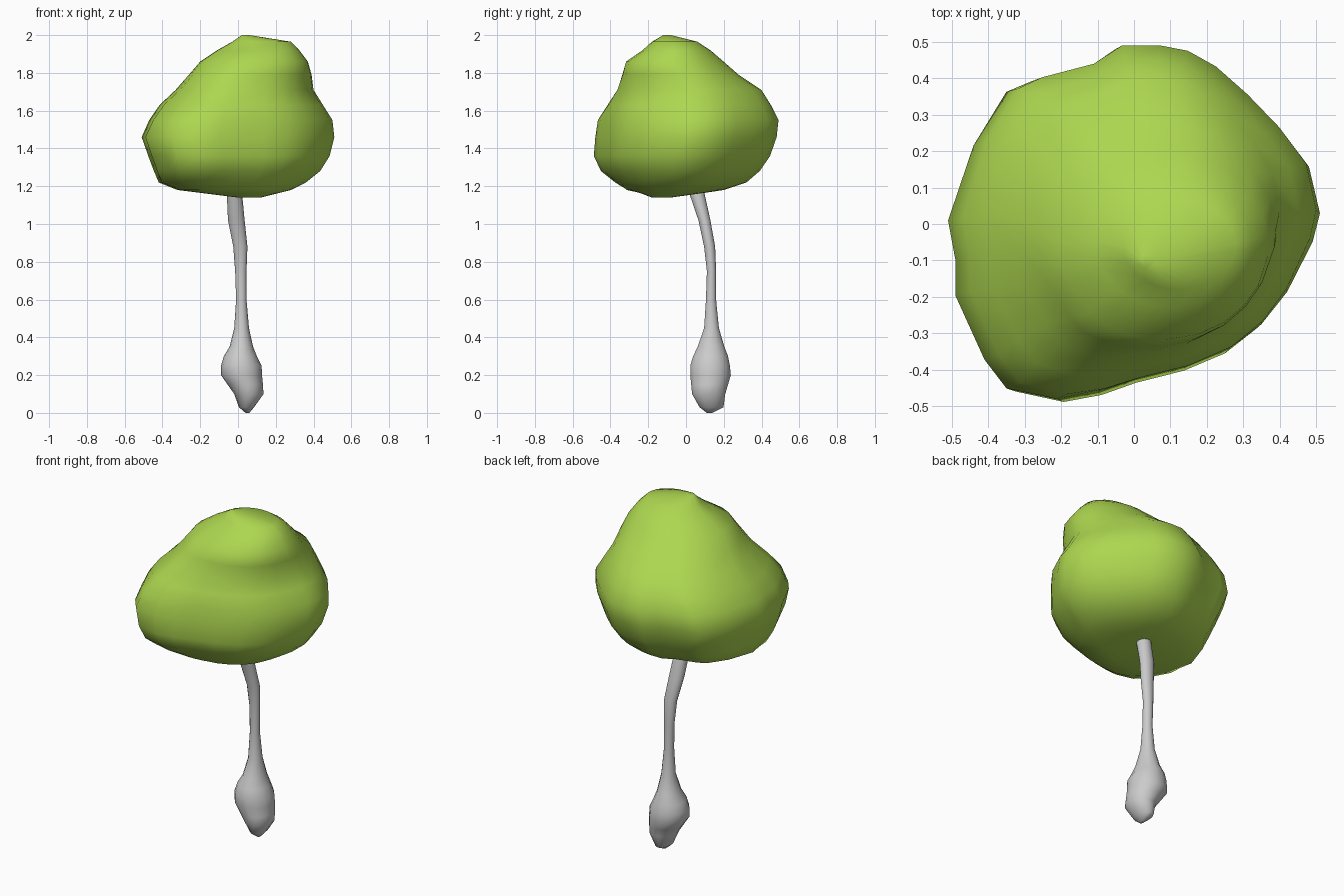
import bpy, bmesh, math


def material(name, rgb):
    m = bpy.data.materials.new(name)
    m.diffuse_color = (*rgb, 1)
    return m


def loft(name, levels, outline, mat):
    """Skin stacked rings; each level is (z, x0, x1, y0, y1, roundness)."""
    bm = bmesh.new()
    rings = []
    for z, x0, x1, y0, y1, rnd in levels:
        cx, cy, hx, hy = (x0 + x1) / 2, (y0 + y1) / 2, (x1 - x0) / 2, (y1 - y0) / 2
        ring = []
        for u, v in outline:
            a = math.atan2(v, u)
            u, v = u + (math.cos(a) - u) * rnd, v + (math.sin(a) - v) * rnd
            ring.append(bm.verts.new((cx + u * hx, cy + v * hy, z)))
        rings.append(ring)
    n = len(outline)
    for lo, hi in zip(rings, rings[1:]):
        for i in range(n):
            j = (i + 1) % n
            bm.faces.new((lo[i], lo[j], hi[j], hi[i]))
    bm.faces.new(rings[0][::-1])
    bm.faces.new(rings[-1])
    bmesh.ops.recalc_face_normals(bm, faces=bm.faces)
    for f in bm.faces:
        f.smooth = True
    me = bpy.data.meshes.new(name)
    bm.to_mesh(me)
    bm.free()
    me.materials.append(mat)
    ob = bpy.data.objects.new(name, me)
    bpy.context.collection.objects.link(ob)
    return ob


green = material("leaf green", (0.42, 0.68, 0.08))
grey = material("trunk grey", (0.6, 0.6, 0.6))

# Crown: irregular plan outline, counter-clockwise
plan = [(.51, .03), (.48, .16), (.40, .26), (.31, .35), (.22, .43), (.14, .475),
        (.06, .49), (-.05, .49), (-.13, .435), (-.28, .40), (-.35, .37), (-.44, .22),
        (-.51, .01), (-.49, -.10), (-.49, -.20), (-.41, -.38), (-.35, -.46),
        (-.21, -.49), (-.10, -.47), (0, -.435), (.14, -.40), (.26, -.35),
        (.35, -.28), (.42, -.19), (.49, -.05)]
plan = [(x / .51, y / .49) for x, y in plan]
crown = [
    (1.14, 0, .12, -.18, -.08, 1), (1.165, -.20, .22, -.25, .10, .8),
    (1.18, -.32, .28, -.32, .20, .5), (1.22, -.42, .36, -.38, .32, .2),
    (1.28, -.445, .435, -.45, .39, 0), (1.36, -.475, .485, -.488, .445, 0),
    (1.46, -.51, .51, -.48, .48, 0), (1.55, -.47, .50, -.47, .49, .1),
    (1.63, -.415, .45, -.425, .45, .3), (1.71, -.33, .40, -.375, .40, .5),
    (1.79, -.26, .39, -.345, .28, .7), (1.86, -.20, .37, -.32, .20, .9),
    (1.92, -.11, .325, -.23, .13, 1), (1.965, -.03, .28, -.18, .06, 1),
    (2.0, .02, .06, -.12, -.08, 1)]
loft("crown", crown, plan, green)

# Trunk: bent stem with a swollen root bulb
circle = [(math.cos(i * math.tau / 14), math.sin(i * math.tau / 14)) for i in range(14)]
trunk = [
    (0, .04, .06, .11, .14, 0), (.03, .005, .085, .07, .20, 0),
    (.10, -.02, .135, .03, .21, 0), (.15, -.055, .132, .025, .225, 0),
    (.20, -.09, .127, .02, .24, 0), (.25, -.09, .125, .02, .235, 0),
    (.30, -.075, .10, .035, .225, 0), (.35, -.045, .08, .06, .205, 0),
    (.45, -.02, .058, .095, .175, 0), (.60, -.01, .045, .105, .16, 0),
    (.75, -.015, .045, .11, .16, 0), (.88, -.025, .05, .095, .155, 0),
    (1.02, -.053, .035, .065, .13, 0), (1.18, -.06, .02, .01, .095, 0),
    (1.24, -.06, .01, 0, .08, 0)]
loft("trunk", trunk, circle, grey)
